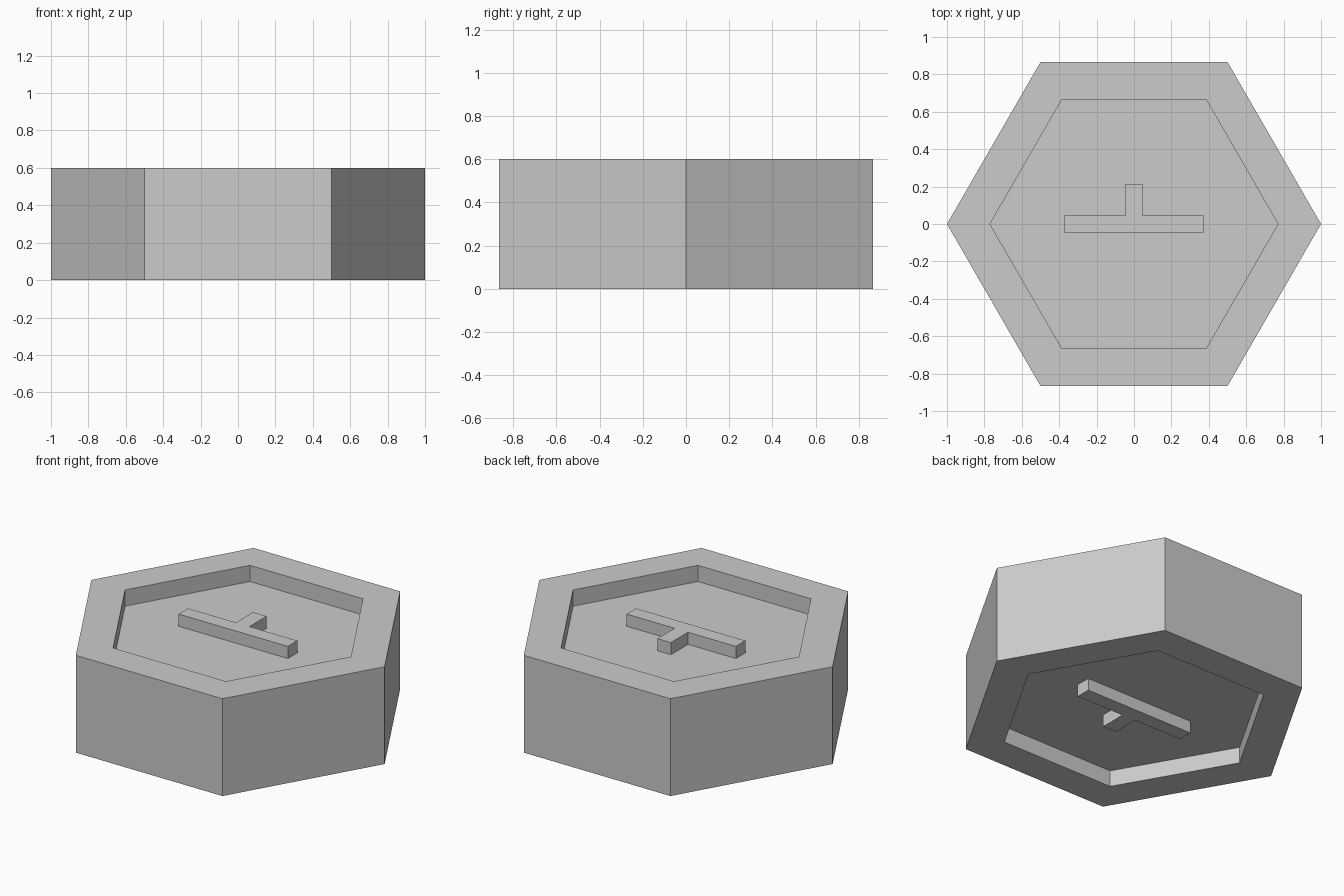
import bpy, bmesh
from math import cos, sin, pi

if "Cube" in bpy.data.objects:
    bpy.data.objects.remove(bpy.data.objects["Cube"])

HEIGHT, RECESS, RIB = 0.6, 0.1, 0.075
INNER = 0.77


def finish(bm, name):
    bmesh.ops.recalc_face_normals(bm, faces=bm.faces)
    mesh = bpy.data.meshes.new(name)
    bm.to_mesh(mesh)
    bm.free()
    obj = bpy.data.objects.new(name, mesh)
    bpy.context.collection.objects.link(obj)
    return obj


# Hexagonal body, recessed on both ends: (radius, z) rings from lower floor to upper floor
rings = [(INNER, RECESS), (INNER, 0), (1, 0),
         (1, HEIGHT), (INNER, HEIGHT), (INNER, HEIGHT - RECESS)]
bm = bmesh.new()
loops = [[bm.verts.new((r * cos(i * pi / 3), r * sin(i * pi / 3), z)) for i in range(6)]
         for r, z in rings]
for a, b in zip(loops, loops[1:]):
    for i in range(6):
        j = (i + 1) % 6
        bm.faces.new((a[i], a[j], b[j], b[i]))
bm.faces.new(loops[0])
bm.faces.new(loops[-1])
finish(bm, "hex_body")


# Raised rib: a long bar with a short stem on one side
def rib(name, z, flip):
    half, w, stem = 0.372, 0.046, 0.213
    outline = [(-half, -w), (half, -w), (half, w), (w, w),
               (w, stem), (-w, stem), (-w, w), (-half, w)]
    sink = 0.005
    bm = bmesh.new()
    face = bm.faces.new([bm.verts.new((x, y, -sink)) for x, y in outline])
    top = bmesh.ops.extrude_face_region(bm, geom=[face], use_keep_orig=True)["geom"]
    bmesh.ops.translate(bm, vec=(0, 0, RIB + sink),
                        verts=[g for g in top if isinstance(g, bmesh.types.BMVert)])
    obj = finish(bm, name)
    obj.location.z = z
    obj.rotation_euler.x = pi if flip else 0


rib("top_rib", HEIGHT - RECESS, False)
rib("bottom_rib", RECESS, True)
